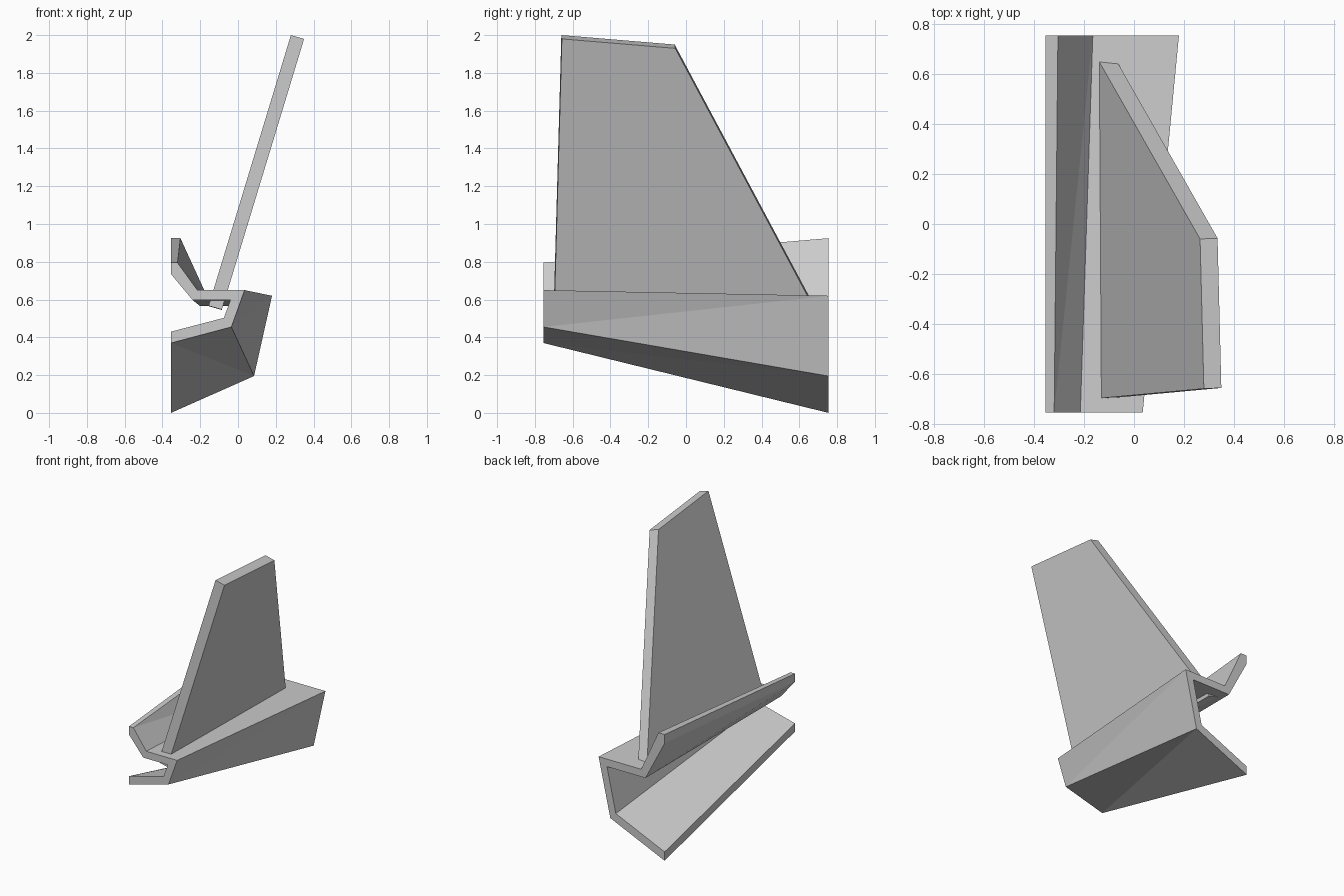
import bpy
import bmesh
from mathutils import Vector

if "Cube" in bpy.data.objects:
    bpy.data.objects.remove(bpy.data.objects["Cube"])

grey = bpy.data.materials.new("light grey")
grey.diffuse_color = (0.6, 0.6, 0.6, 1)
grey.use_nodes = True
grey.node_tree.nodes["Principled BSDF"].inputs["Base Color"].default_value = grey.diffuse_color


def finish(bm, name):
    bmesh.ops.recalc_face_normals(bm, faces=bm.faces)
    mesh = bpy.data.meshes.new(name)
    bm.to_mesh(mesh)
    bm.free()
    mesh.materials.append(grey)
    obj = bpy.data.objects.new(name, mesh)
    bpy.context.collection.objects.link(obj)
    return obj


# Bent sheet channel: a folded section lofted from its front to its rear end
front = [(-.355, .37), (-.035, .455), (.035, .65), (-.215, .65), (-.32, .795), (-.355, .795),
         (-.355, .735), (-.24, .597), (-.04, .597), (-.075, .503), (-.355, .43)]
rear = [(-.355, .0), (.085, .195), (.18, .62), (-.165, .62), (-.305, .925), (-.355, .925),
        (-.355, .86), (-.20, .565), (.112, .565), (.04, .24), (-.355, .065)]
bm = bmesh.new()
f = [bm.verts.new((x, -.755, z)) for x, z in front]
r = [bm.verts.new((x, .755, z)) for x, z in rear]
bm.faces.new(f)
bm.faces.new(r)
flat = {2, 4, 5, 7, 10}       # untwisted strips stay as quads
flipped = {3, 8, 9}           # strips folded along the other diagonal
for i in range(len(f)):
    j = (i + 1) % len(f)
    if i in flat:
        bm.faces.new((f[i], f[j], r[j], r[i]))
    elif i in flipped:
        bm.faces.new((f[i], f[j], r[i]))
        bm.faces.new((f[j], r[j], r[i]))
    else:
        bm.faces.new((f[i], f[j], r[j]))
        bm.faces.new((f[i], r[j], r[i]))
finish(bm, "folded_channel")

# Leaning tapered fin: a flat outline (y, z) given lean and thickness
outline = [(-.70, .567), (-.66, 2.0), (-.06, 1.95), (.68, .565)]
thickness = Vector((.07, .003, -.02))
bm = bmesh.new()
left = [bm.verts.new((.28 - .304 * (2 - z), y, z)) for y, z in outline]
right = [bm.verts.new(v.co + thickness) for v in left]
bm.faces.new(left)
bm.faces.new(right)
for i in range(4):
    j = (i + 1) % 4
    bm.faces.new((left[i], left[j], right[j], right[i]))
finish(bm, "leaning_fin")
